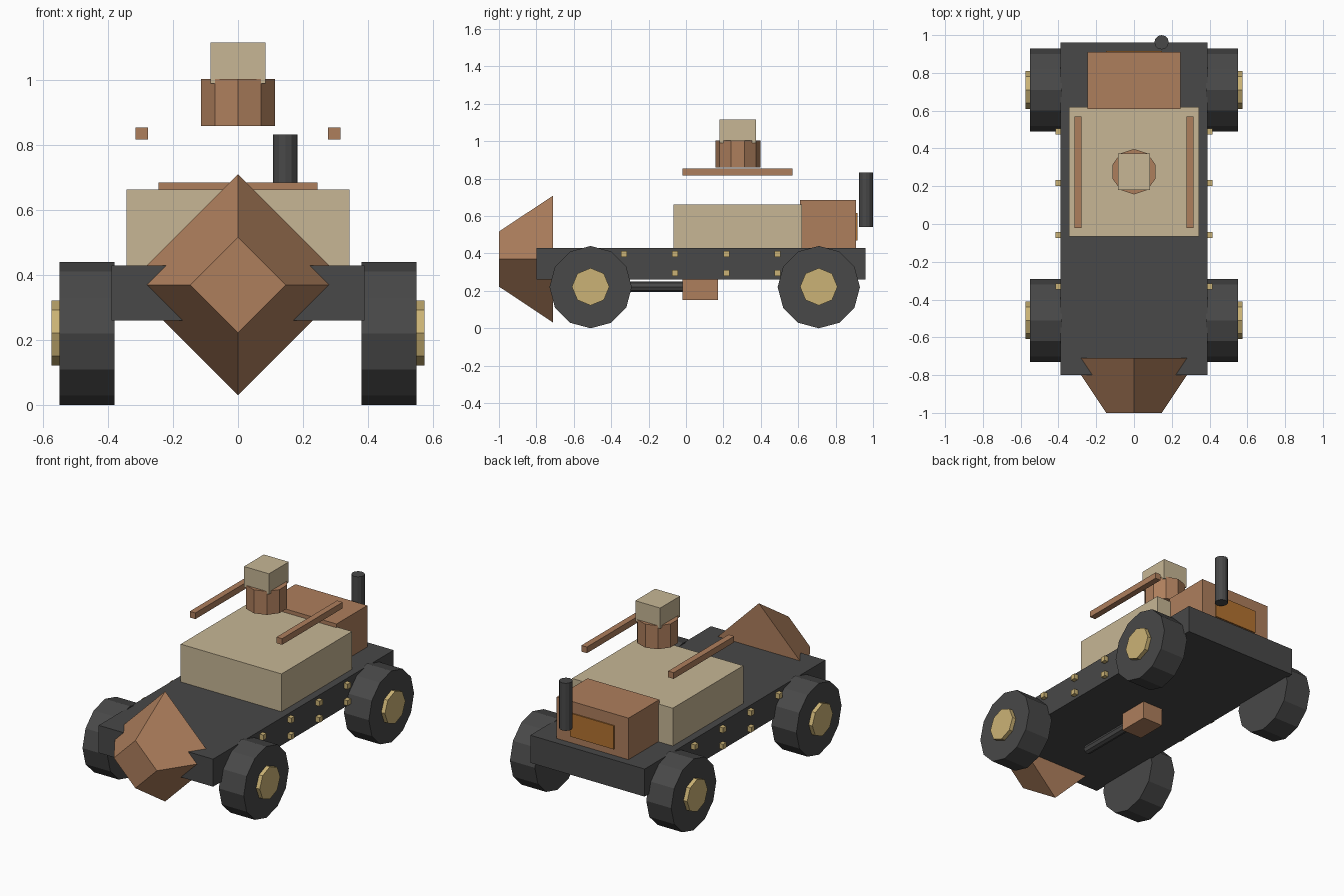
import bpy
from math import pi

old = bpy.data.objects.get("Cube")
if old:
    bpy.data.objects.remove(old, do_unlink=True)


def material(name, rgb):
    mat = bpy.data.materials.new(name)
    mat.use_nodes = True
    mat.diffuse_color = (*rgb, 1)
    bsdf = next(n for n in mat.node_tree.nodes if n.type == 'BSDF_PRINCIPLED')
    bsdf.inputs["Base Color"].default_value = (*rgb, 1)
    return mat


dark = material("dark_grey", (0.065, 0.065, 0.065))
tan = material("tan", (0.57, 0.47, 0.30))
copper = material("rusty_copper", (0.42, 0.21, 0.108))
brass = material("brass", (0.60, 0.45, 0.18))
orange = material("burnt_orange", (0.45, 0.17, 0.03))

AXIS = {'x': (0, pi / 2, 0), 'y': (pi / 2, 0, 0), 'z': (0, 0, 0)}


def finish(name, mat):
    obj = bpy.context.object
    obj.name = obj.data.name = name
    obj.data.materials.append(mat)
    return obj


def box(name, mat, x, y, z):
    """Box from a (low, high) pair per axis."""
    spans = (x, y, z)
    bpy.ops.mesh.primitive_cube_add(size=1, location=[(a + b) / 2 for a, b in spans])
    obj = finish(name, mat)
    size = [b - a for a, b in spans]
    for v in obj.data.vertices:
        v.co = [c * s for c, s in zip(v.co, size)]
    return obj


def tube(name, mat, sides, r1, length, centre, axis, r2=None):
    """Flat-sided cylinder or frustum along one axis."""
    bpy.ops.mesh.primitive_cone_add(vertices=sides, radius1=r1,
                                    radius2=r1 if r2 is None else r2, depth=length,
                                    location=centre, rotation=AXIS[axis])
    return finish(name, mat)


# Body
box("chassis", dark, (-0.39, 0.39), (-0.80, 0.96), (0.26, 0.43))
box("cabin", tan, (-0.344, 0.344), (-0.067, 0.62), (0.42, 0.663))
box("engine_box", copper, (-0.245, 0.245), (0.61, 0.91), (0.42, 0.686))
box("rear_panel", orange, (-0.148, 0.148), (0.908, 0.917), (0.47, 0.615))

# Front ram: a four-sided frustum pointing forward
tube("front_ram", copper, 4, 0.34, 0.29, (0, -0.855, 0.37), 'y', r2=0.147)

# Turret and head
tube("turret", copper, 10, 0.12, 0.145, (0, 0.277, 0.932), 'z')
box("turret_head", tan, (-0.085, 0.085), (0.18, 0.373), (0.99, 1.117))

# Exhaust stack
tube("exhaust_stack", dark, 12, 0.038, 0.293, (0.146, 0.962, 0.687), 'z')

# Underside gearbox and drive shaft
box("gearbox", copper, (-0.07, 0.07), (-0.02, 0.17), (0.15, 0.265))
tube("drive_shaft", dark, 8, 0.028, 0.42, (0, -0.21, 0.222), 'y')

# Parts repeated on both sides
for side, s in (("left", 1), ("right", -1)):
    box(f"{side}_roof_rail", copper, (s * 0.296 - 0.019, s * 0.296 + 0.019),
        (-0.02, 0.57), (0.817, 0.855))

    for end, y in (("front", -0.51), ("rear", 0.71)):
        tube(f"{end}_{side}_wheel", dark, 12, 0.22, 0.17, (s * 0.465, y, 0.22), 'x')
        tube(f"{end}_{side}_hub", brass, 8, 0.1, 0.04, (s * 0.555, y, 0.222), 'x')

    for i in range(4):
        y = -0.332 + 0.274 * i
        for row, z in (("lower", 0.295), ("upper", 0.396)):
            box(f"{side}_{row}_bolt_{i + 1}", brass, (s * 0.4 - 0.016, s * 0.4 + 0.016),
                (y - 0.016, y + 0.016), (z - 0.016, z + 0.016))
